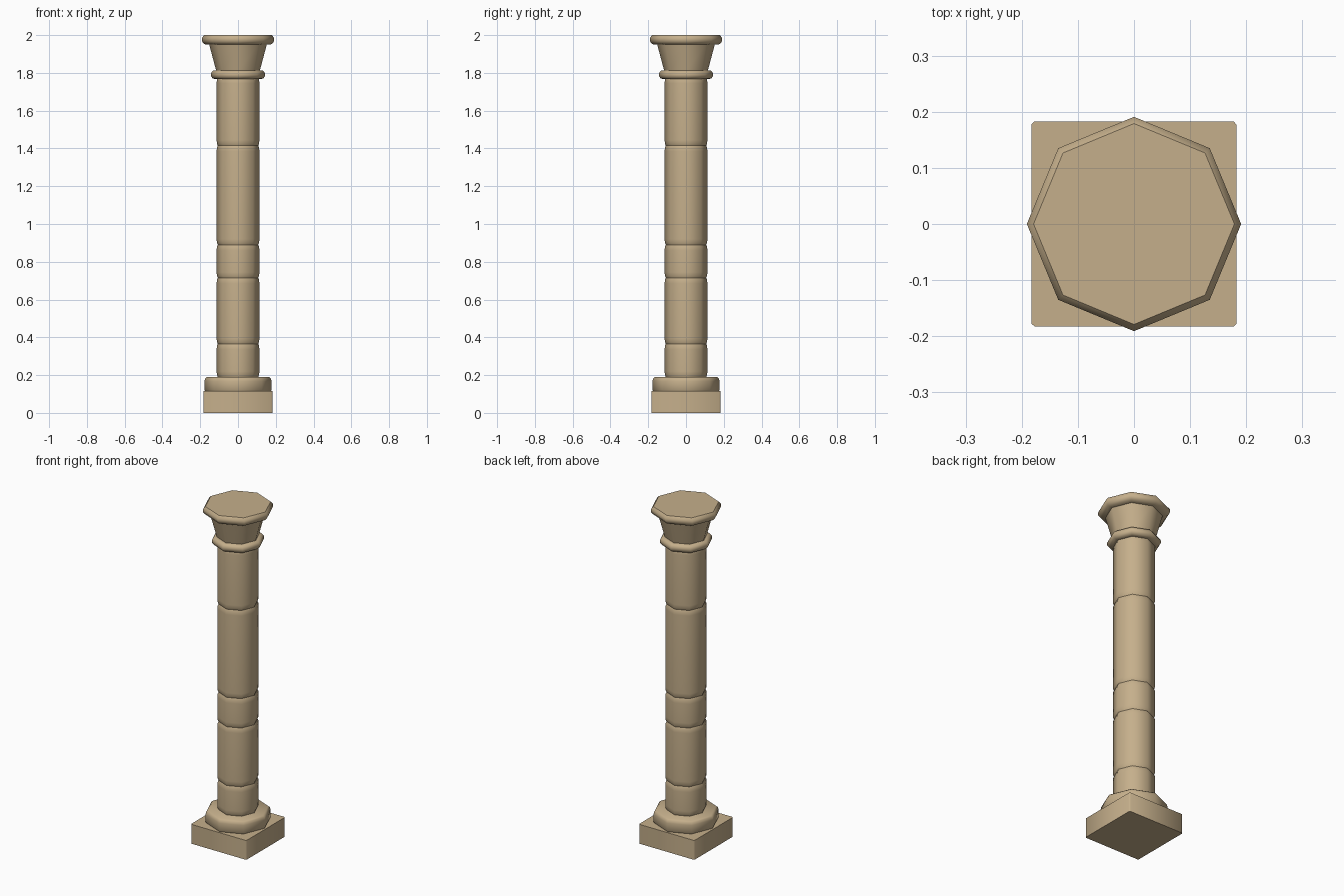
import bpy, bmesh, math

if "Cube" in bpy.data.objects:
    bpy.data.objects.remove(bpy.data.objects["Cube"])

stone = bpy.data.materials.new("sandstone")
stone.diffuse_color = (0.56, 0.43, 0.26, 1)
stone.use_nodes = True
stone.node_tree.nodes["Principled BSDF"].inputs["Base Color"].default_value = stone.diffuse_color


def finish(name, bm, angle):
    bmesh.ops.recalc_face_normals(bm, faces=bm.faces)
    mesh = bpy.data.meshes.new(name)
    bm.to_mesh(mesh)
    bm.free()
    mesh.materials.append(stone)
    ob = bpy.data.objects.new(name, mesh)
    bpy.context.collection.objects.link(ob)
    bpy.ops.object.select_all(action='DESELECT')
    ob.select_set(True)
    bpy.context.view_layer.objects.active = ob
    bpy.ops.object.shade_smooth_by_angle(angle=math.radians(angle))
    return ob


def octagon_stack(name, profile, angle=50):
    """Eight-sided solid lofted through (radius, height) pairs."""
    bm = bmesh.new()
    rings = [[bm.verts.new((r * math.cos(i * math.pi / 4),
                            r * math.sin(i * math.pi / 4), z)) for i in range(8)]
             for r, z in profile]
    for a, b in zip(rings, rings[1:]):
        for i in range(8):
            j = (i + 1) % 8
            bm.faces.new((a[i], a[j], b[j], b[i]))
    bm.faces.new(rings[0])
    bm.faces.new(rings[-1])
    return finish(name, bm, angle)


# Square plinth with slightly eased vertical corners
bm = bmesh.new()
bmesh.ops.create_cube(bm, size=1)
for v in bm.verts:
    v.co = (v.co.x * 0.366, v.co.y * 0.366, (v.co.z + 0.5) * 0.115)
upright = [e for e in bm.edges if abs(e.verts[0].co.z - e.verts[1].co.z) > 0.05]
bmesh.ops.bevel(bm, geom=upright, offset=0.006, segments=1, affect='EDGES')
finish("plinth", bm, 50)

# Rounded octagonal base moulding
octagon_stack("base_moulding", [(0.172, 0.113), (0.178, 0.122), (0.178, 0.168),
                                (0.174, 0.182), (0.164, 0.19)])

# Shaft drums with eased joints
joints = [0.19, 0.365, 0.715, 0.89, 1.415, 1.775]
for n, (lo, hi) in enumerate(zip(joints, joints[1:]), 1):
    octagon_stack(f"shaft_drum_{n}", [(0.107, lo), (0.112, lo + 0.012), (0.113, lo + 0.03),
                                      (0.113, hi - 0.03), (0.112, hi - 0.012), (0.107, hi)])

# Neck ring
octagon_stack("neck_ring", [(0.115, 1.767), (0.134, 1.77), (0.143, 1.783),
                            (0.143, 1.798), (0.134, 1.811), (0.115, 1.814)])

# Flared capital and top slab
octagon_stack("capital", [(0.115, 1.81), (0.153, 1.952)])
octagon_stack("abacus", [(0.15, 1.949), (0.178, 1.952), (0.191, 1.967),
                         (0.191, 1.986), (0.179, 2.0)])
